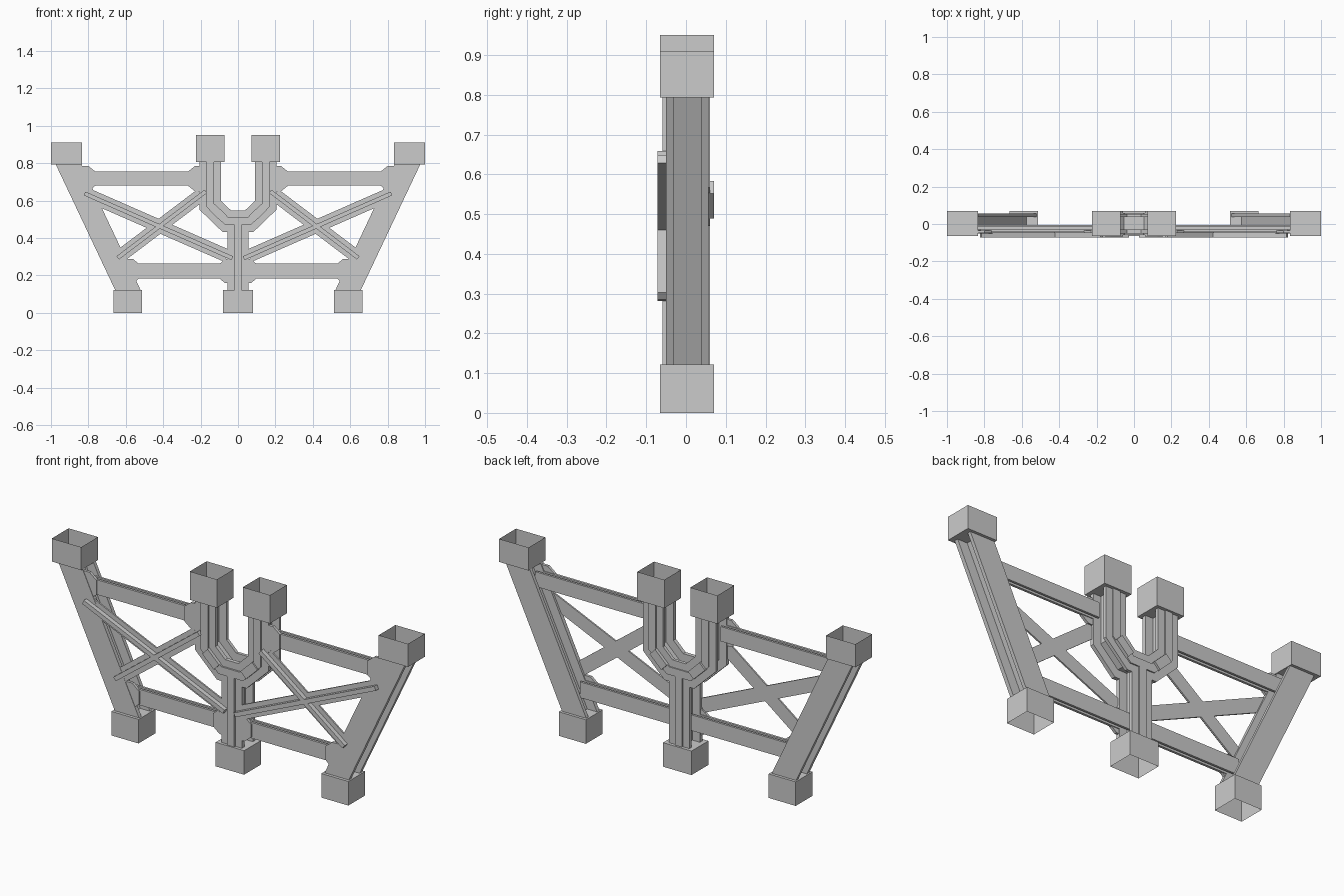
import bpy, bmesh
from mathutils import Vector

if "Cube" in bpy.data.objects:
    bpy.data.objects.remove(bpy.data.objects["Cube"])


def make(name, bm, mirror):
    bmesh.ops.recalc_face_normals(bm, faces=bm.faces)
    me = bpy.data.meshes.new(name)
    bm.to_mesh(me)
    bm.free()
    ob = bpy.data.objects.new(name, me)
    bpy.context.collection.objects.link(ob)
    if mirror:
        ob.modifiers.new("mirror", 'MIRROR').use_axis[0] = True
    return ob


def prism(name, pts, y0, y1, mirror=True):
    """Front-view (x, z) outline extruded from y0 to y1."""
    bm = bmesh.new()
    f = bm.faces.new([bm.verts.new((x, y0, z)) for x, z in pts])
    ext = bmesh.ops.extrude_face_region(bm, geom=[f])['geom']
    verts = [v for v in ext if isinstance(v, bmesh.types.BMVert)]
    bmesh.ops.translate(bm, verts=verts, vec=(0, y1 - y0, 0))
    if not any(len(e.link_faces) == 1 for e in bm.edges):
        return make(name, bm, mirror)
    # close the starting side if the extrusion consumed it
    bmesh.ops.holes_fill(bm, edges=[e for e in bm.edges if len(e.link_faces) == 1])
    return make(name, bm, mirror)


def band(path, half):
    """Mitred outline of constant width around a polyline."""
    p = [Vector(q) for q in path]
    dirs = [(b - a).normalized() for a, b in zip(p, p[1:])]
    left, right = [], []
    for i, q in enumerate(p):
        a, b = dirs[max(i - 1, 0)], dirs[min(i, len(dirs) - 1)]
        n = Vector((-(a + b).y, (a + b).x)).normalized()
        n *= half / n.dot(Vector((-a.y, a.x)))
        left.append(q + n)
        right.append(q - n)
    return [tuple(v) for v in left + right[::-1]]


def rect(x0, x1, z0, z1):
    return [(x0, z0), (x1, z0), (x1, z1), (x0, z1)]


def socket(name, x0, x1, z0, z1, open_top, mirror=True):
    """Thin box open on the side away from the frame."""
    bm = bmesh.new()
    bmesh.ops.create_cube(bm, size=1)
    for v in bm.verts:
        v.co = ((x0 + x1) / 2 + v.co.x * (x1 - x0),
                0.0025 + v.co.y * 0.135,
                (z0 + z1) / 2 + v.co.z * (z1 - z0))
    lid = max(bm.faces, key=lambda f: f.calc_center_median().z * (1 if open_top else -1))
    bmesh.ops.delete(bm, geom=[lid], context='FACES_ONLY')
    make(name, bm, mirror)


# Open end sockets
socket("outer_top_socket", -1.0, -0.835, 0.793, 0.91, True)
socket("inner_top_socket", -0.225, -0.073, 0.806, 0.95, True)
socket("outer_foot_socket", -0.665, -0.513, 0, 0.122, False)
socket("centre_foot_socket", -0.08, 0.08, 0, 0.122, False, mirror=False)


# Slanted outer columns with an I section
def slant(h):
    return [(-0.908 - h, 0.797), (-0.587 - h, 0.118), (-0.587 + h, 0.118), (-0.908 + h, 0.797)]


prism("outer_column_front_flange", slant(0.068), -0.05, -0.03)
prism("outer_column_back_flange", slant(0.068), 0.038, 0.056)
prism("outer_column_web", slant(0.014), -0.03, 0.038)

# Central fork: U-shaped head on a straight stem, I section with centre ribs
fork = [(-0.148, 0.81), (-0.148, 0.575), (-0.06, 0.49),
        (0.06, 0.49), (0.148, 0.575), (0.148, 0.81)]
layers = [("front_flange", 0.057, -0.05, -0.03), ("back_flange", 0.057, 0.038, 0.054),
          ("web", 0.015, -0.03, 0.038), ("front_rib", 0.02, -0.059, -0.05),
          ("back_rib", 0.02, 0.054, 0.06)]
for label, half, y0, y1 in layers:
    prism("fork_head_" + label, band(fork, half), y0, y1, mirror=False)
    prism("fork_stem_" + label, rect(-half, half, 0.118, 0.49 - half), y0, y1, mirror=False)

# Small blocks on the diagonals of the fork
block = band([(-0.14, 0.567), (-0.075, 0.504)], 0.022)
prism("fork_front_block", block, -0.066, -0.05)
prism("fork_back_block", block, 0.054, 0.07)

# Horizontal beams with an I section
for label, x0, x1, z0, z1 in [("upper", -0.85, -0.19, 0.68, 0.755),
                              ("lower", -0.6, 0, 0.183, 0.263)]:
    zm = (z0 + z1) / 2
    prism(label + "_beam_front_flange", rect(x0, x1, z0, z1), -0.042, -0.03)
    prism(label + "_beam_web", rect(x0, x1, zm - 0.013, zm + 0.013), -0.03, -0.016)
    prism(label + "_beam_back_flange", rect(x0, x1, z0, z1), -0.016, -0.005)

# Chamfered gusset plates at the beam ends
gussets = {
    "upper_outer": [(-0.875, 0.785), (-0.8, 0.785), (-0.762, 0.755),
                    (-0.762, 0.68), (-0.8, 0.65), (-0.83, 0.65)],
    "upper_inner": [(-0.19, 0.785), (-0.23, 0.785), (-0.268, 0.755),
                    (-0.268, 0.68), (-0.23, 0.65), (-0.19, 0.65)],
    "lower_outer": [(-0.64, 0.287), (-0.56, 0.287), (-0.522, 0.255),
                    (-0.522, 0.19), (-0.56, 0.157), (-0.59, 0.157)],
    "lower_inner": [(0, 0.287), (-0.07, 0.287), (-0.107, 0.255),
                    (-0.107, 0.19), (-0.07, 0.16), (0, 0.16)],
}
for label, pts in gussets.items():
    prism(label + "_gusset", pts, -0.048, -0.034)

# Crossed diagonal braces: wide plate with a narrow raised rib
for label, a, b, trim in [("long", (-0.82, 0.638), (-0.03, 0.292), 0.03),
                          ("short", (-0.643, 0.294), (-0.172, 0.65), 0.03)]:
    a, b = Vector(a), Vector(b)
    d = (b - a).normalized() * trim
    prism(label + "_brace_plate", band([a + d, b - d], 0.035), -0.049, -0.041)
    prism(label + "_brace_rib", band([a, b], 0.011), -0.072, -0.046)
